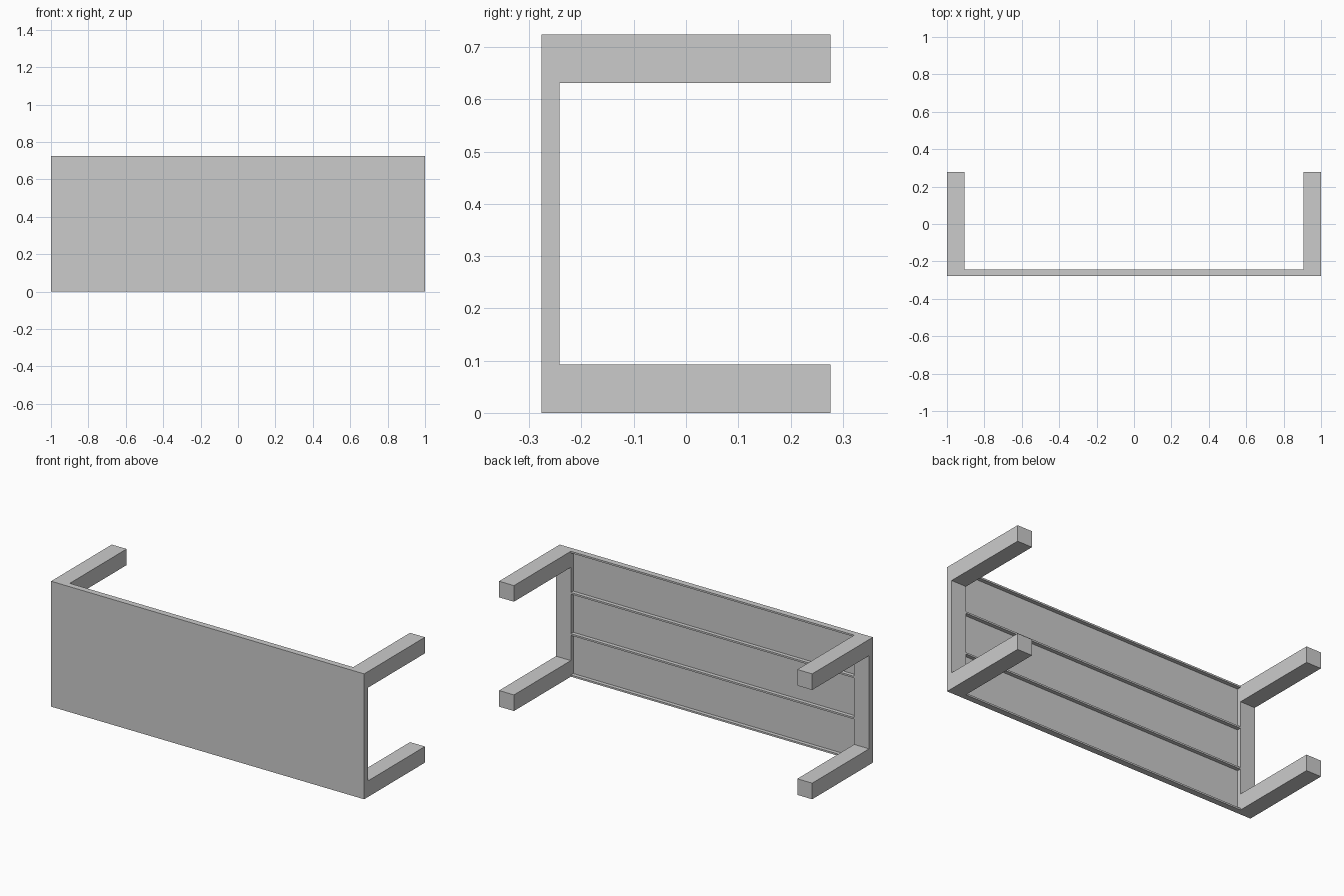
import bpy, bmesh

if "Cube" in bpy.data.objects:
    bpy.data.objects.remove(bpy.data.objects["Cube"])

X, Y, H = 1.0, 0.277, 0.724      # half length, half depth, height
LEG_X, LEG_Z = 0.095, 0.093      # leg section
FRAME_Y = -0.242                 # back plane of end bars and ribs
PANEL_Y = -0.264                 # back plane of the thin panel
RIB = 0.01                       # rib thickness


def box(name, lo, hi):
    bm = bmesh.new()
    bmesh.ops.create_cube(bm, size=1)
    for v in bm.verts:
        v.co = [lo[i] + (v.co[i] + 0.5) * (hi[i] - lo[i]) for i in range(3)]
    mesh = bpy.data.meshes.new(name)
    bm.to_mesh(mesh)
    bm.free()
    obj = bpy.data.objects.new(name, mesh)
    bpy.context.collection.objects.link(obj)
    return obj


def end_frame(name, x0, x1):
    # C-shaped profile in y-z: two legs joined by an end bar
    prof = [(-Y, 0), (Y, 0), (Y, LEG_Z), (FRAME_Y, LEG_Z),
            (FRAME_Y, H - LEG_Z), (Y, H - LEG_Z), (Y, H), (-Y, H)]
    bm = bmesh.new()
    face = bm.faces.new([bm.verts.new((x0, y, z)) for y, z in prof])
    ext = bmesh.ops.extrude_face_region(bm, geom=[face])
    for g in ext["geom"]:
        if isinstance(g, bmesh.types.BMVert):
            g.co.x = x1
    bmesh.ops.recalc_face_normals(bm, faces=bm.faces)
    mesh = bpy.data.meshes.new(name)
    bm.to_mesh(mesh)
    bm.free()
    bpy.context.collection.objects.link(bpy.data.objects.new(name, mesh))


# End frames with the legs
end_frame("left_leg_frame", -X, -X + LEG_X)
end_frame("right_leg_frame", X - LEG_X, X)

# Thin table top panel, standing on its edge
inner = X - LEG_X
box("table_top", (-inner, -Y, 0), (inner, PANEL_Y, H))

# Long ribs on the underside: two edge rails and two between
for i in range(4):
    z = i * (H - RIB) / 3
    box(f"rib_{i + 1}", (-inner, PANEL_Y, z), (inner, FRAME_Y, z + RIB))
